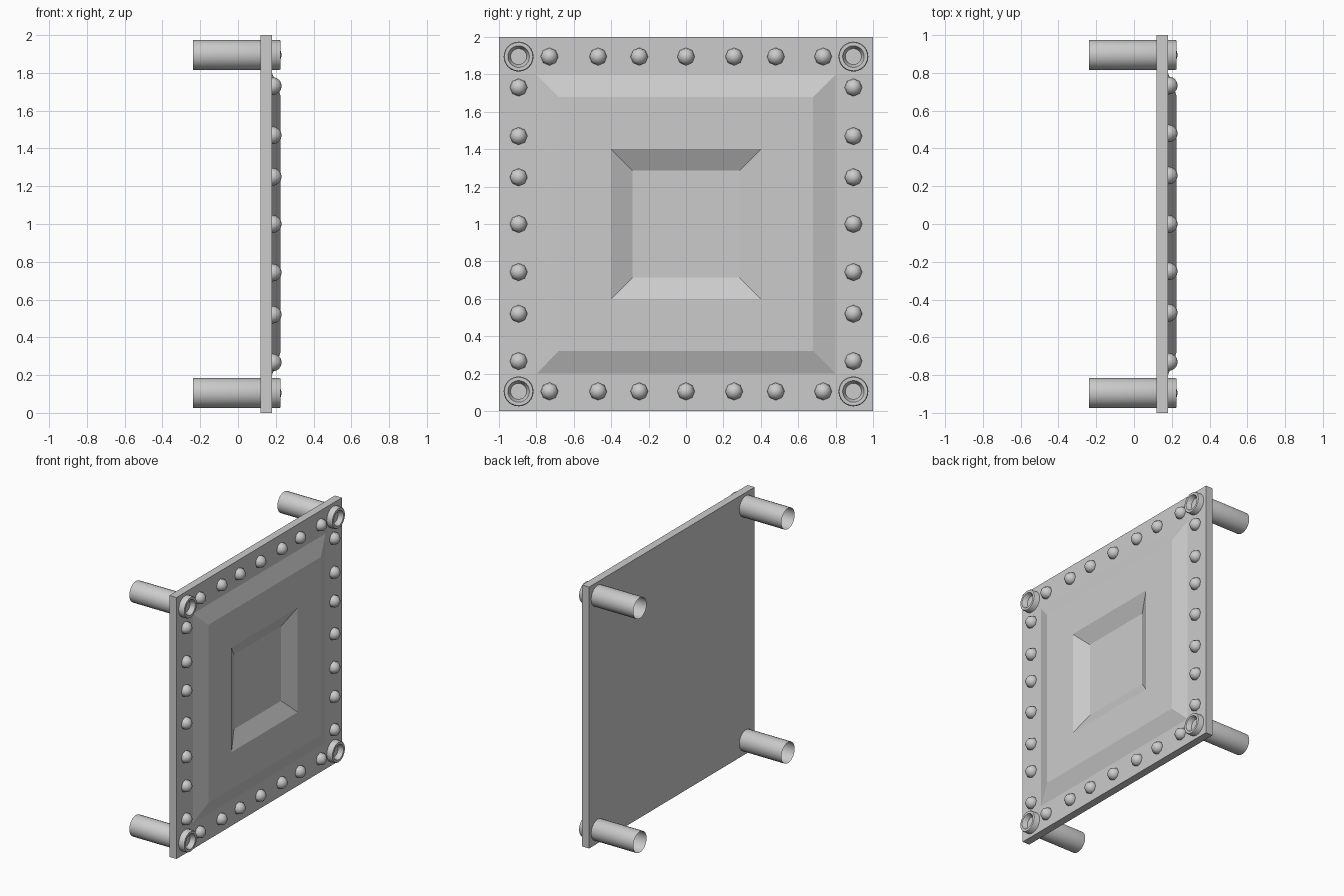
import bpy, bmesh, math
from mathutils import Matrix

if "Cube" in bpy.data.objects:
    bpy.data.objects.remove(bpy.data.objects["Cube"])

TO_X = Matrix.Rotation(math.radians(90), 4, 'Y')  # local z -> world x


def add_object(name, bm, smooth=False):
    bmesh.ops.recalc_face_normals(bm, faces=bm.faces[:])
    for f in bm.faces:
        f.smooth = smooth
    me = bpy.data.meshes.new(name)
    bm.to_mesh(me)
    bm.free()
    ob = bpy.data.objects.new(name, me)
    bpy.context.collection.objects.link(ob)
    return ob


def loft(bm, rings, cap_start=True):
    """Skin a list of point loops, capping the last (and optionally first)."""
    loops = [[bm.verts.new(p) for p in ring] for ring in rings]
    n = len(loops[0])
    for a, b in zip(loops, loops[1:]):
        for i in range(n):
            j = (i + 1) % n
            bm.faces.new((a[i], a[j], b[j], b[i]))
    if cap_start:
        bm.faces.new(loops[0][::-1])
    bm.faces.new(loops[-1])


def square(x, h):
    return [(x, -h, 1 - h), (x, h, 1 - h), (x, h, 1 + h), (x, -h, 1 + h)]


# Plate with raised bevelled panel and sunken centre: (x, half size)
bm = bmesh.new()
loft(bm, [square(x, h) for x, h in
          [(0.12, 1), (0.18, 1), (0.18, 0.8), (0.225, 0.68),
           (0.225, 0.4), (0.165, 0.285)]])
add_object("wall_panel", bm)

# Corner posts: tube open at the back, recessed rim at the front (x, radius)
profile = [(-0.237, 0.08), (0.218, 0.08), (0.225, 0.076), (0.225, 0.058), (0.19, 0.043)]
SIDES = 24
for sy in (-1, 1):
    for sz in (-1, 1):
        bm = bmesh.new()
        cy, cz = sy * 0.895, 1 + sz * 0.895
        loft(bm, [[(x, cy + r * math.cos(2 * math.pi * i / SIDES),
                    cz + r * math.sin(2 * math.pi * i / SIDES))
                   for i in range(SIDES)] for x, r in profile], cap_start=False)
        ob = add_object("corner_post", bm)
        bpy.context.view_layer.objects.active = ob
        ob.select_set(True)
        bpy.ops.object.shade_smooth_by_angle(angle=math.radians(30))
        ob.select_set(False)

# Round rivets along the four borders
steps = [-0.73, -0.47, -0.25, 0, 0.257, 0.48, 0.733]
spots = [(t, s * 0.895) for t in steps for s in (-1, 1)]
spots += [(s * 0.895, -t) for t in steps for s in (-1, 1)]
bm = bmesh.new()
for y, z in spots:
    bmesh.ops.create_uvsphere(bm, u_segments=8, v_segments=8, radius=0.047,
                              matrix=Matrix.Translation((0.184, y, 1 + z)) @ TO_X)
add_object("rivets", bm, smooth=True)
